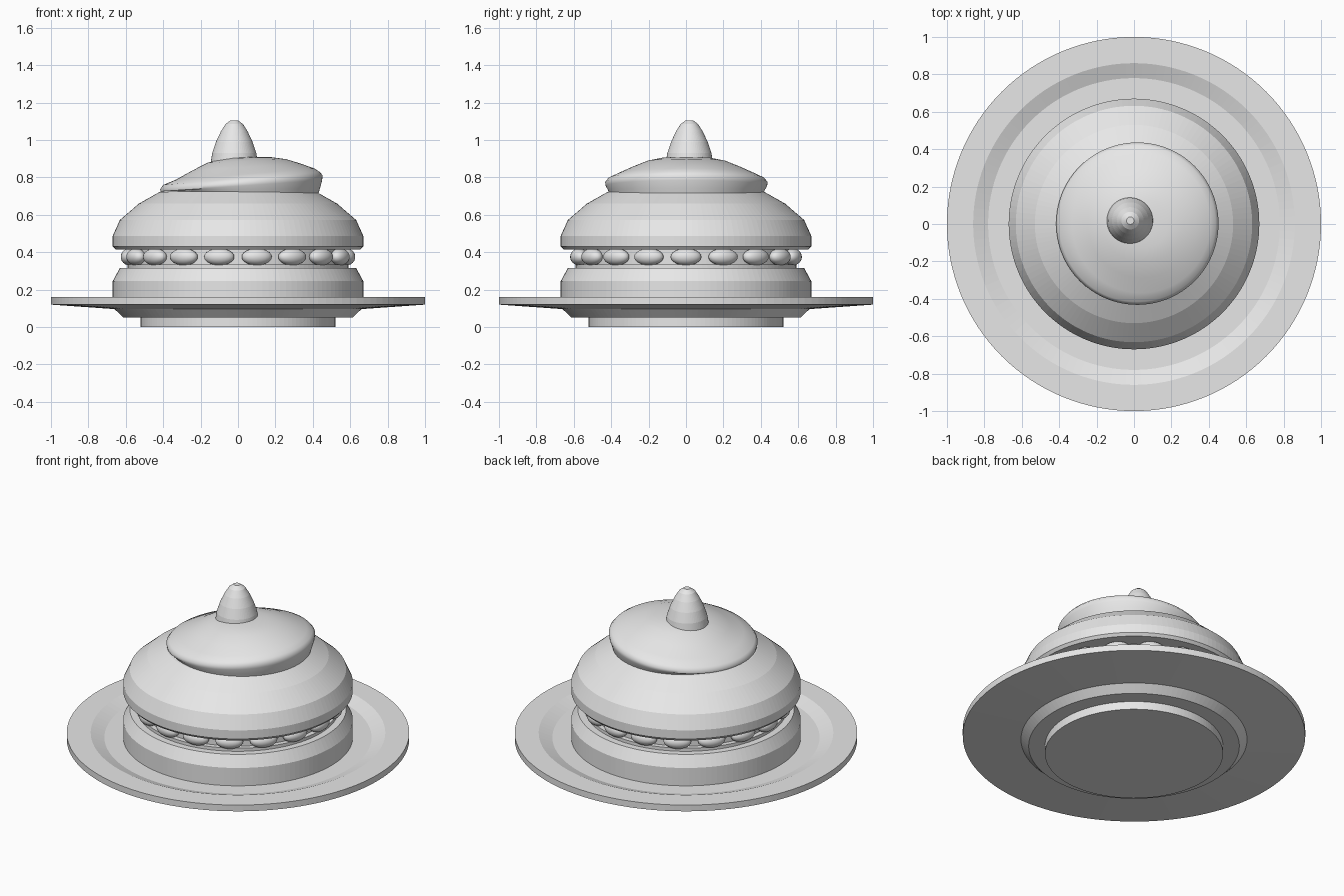
import bpy, bmesh, math
from mathutils import Matrix

cube = bpy.data.objects.get("Cube")
if cube:
    bpy.data.objects.remove(cube, do_unlink=True)

grey = bpy.data.materials.new("light_grey")
grey.use_nodes = True
colour = (0.8, 0.8, 0.8, 1)
grey.diffuse_color = colour
grey.node_tree.nodes["Principled BSDF"].inputs["Base Color"].default_value = colour


def finish(bm, name, smooth=None):
    bmesh.ops.recalc_face_normals(bm, faces=bm.faces)
    mesh = bpy.data.meshes.new(name)
    bm.to_mesh(mesh)
    bm.free()
    mesh.materials.append(grey)
    ob = bpy.data.objects.new(name, mesh)
    bpy.context.collection.objects.link(ob)
    if smooth:
        bpy.ops.object.select_all(action='DESELECT')
        ob.select_set(True)
        bpy.context.view_layer.objects.active = ob
        bpy.ops.object.shade_smooth_by_angle(angle=math.radians(smooth))
    return ob


def lathe(name, profile, centre=(0, 0), smooth=None, tilt=None, n=128):
    """Loft circular rings (radius, z) and cap both ends; tilt moves points by ring."""
    bm = bmesh.new()
    rings = []
    for i, (r, z) in enumerate(profile):
        ring = []
        for k in range(n):
            a = math.tau * k / n
            x, y = r * math.cos(a), r * math.sin(a)
            dx, dz = tilt(i, a) if tilt else (0, 0)
            ring.append(bm.verts.new((centre[0] + x + dx, centre[1] + y, z + dz)))
        rings.append(ring)
    for low, high in zip(rings, rings[1:]):
        for k in range(n):
            j = (k + 1) % n
            bm.faces.new((low[k], low[j], high[j], high[k]))
    bm.faces.new(rings[0])
    bm.faces.new(rings[-1])
    return finish(bm, name, smooth)


# Plate with foot, bevelled underside and a dished centre
lathe("plate", [(.52, 0), (.52, .052), (.615, .052), (.66, .096), (1, .12),
                (1, .16), (.86, .16), (.78, .13), (.5, .13)])

# Cake layers and the filling between them
lathe("lower_cake", [(.67, .12), (.67, .245), (.632, .315)])
lathe("filling", [(.59, .31), (.59, .335), (.56, .335), (.56, .42)])
lathe("upper_cake", [(.655, .415), (.67, .432), (.67, .487), (.632, .572),
                     (.53, .66), (.42, .722), (.3, .75)])

# Ring of cream drops
bm = bmesh.new()
for k in range(18):
    place = (Matrix.Rotation(math.tau * k / 18, 4, 'Z')
             @ Matrix.Translation((.58, 0, .375))
             @ Matrix.Diagonal((.047, .082, .045, 1)))
    bmesh.ops.create_uvsphere(bm, u_segments=24, v_segments=12, radius=1, matrix=place)
finish(bm, "cream_drops", 60)

# Lopsided icing: thin on the right side of the model, thick on the left
rim_tilt = [0, .005, .03, .037, .035, .03, .02, .01, .003, 0]


def icing_tilt(i, a):
    return (.004 * i if i > 4 else 0), rim_tilt[i] * math.cos(a)


lathe("icing", [(.405, .69), (.42, .735), (.432, .755), (.434, .775), (.418, .795),
                (.37, .818), (.29, .855), (.21, .888), (.13, .905), (.05, .91)],
      centre=(.018, .002), smooth=50, tilt=icing_tilt)

# Pointed topping
lathe("topping", [(.125, .85), (.125, .885), (.118, .93), (.098, .99), (.072, 1.045),
                  (.047, 1.085), (.02, 1.105)], centre=(-.02, .018), n=64)
